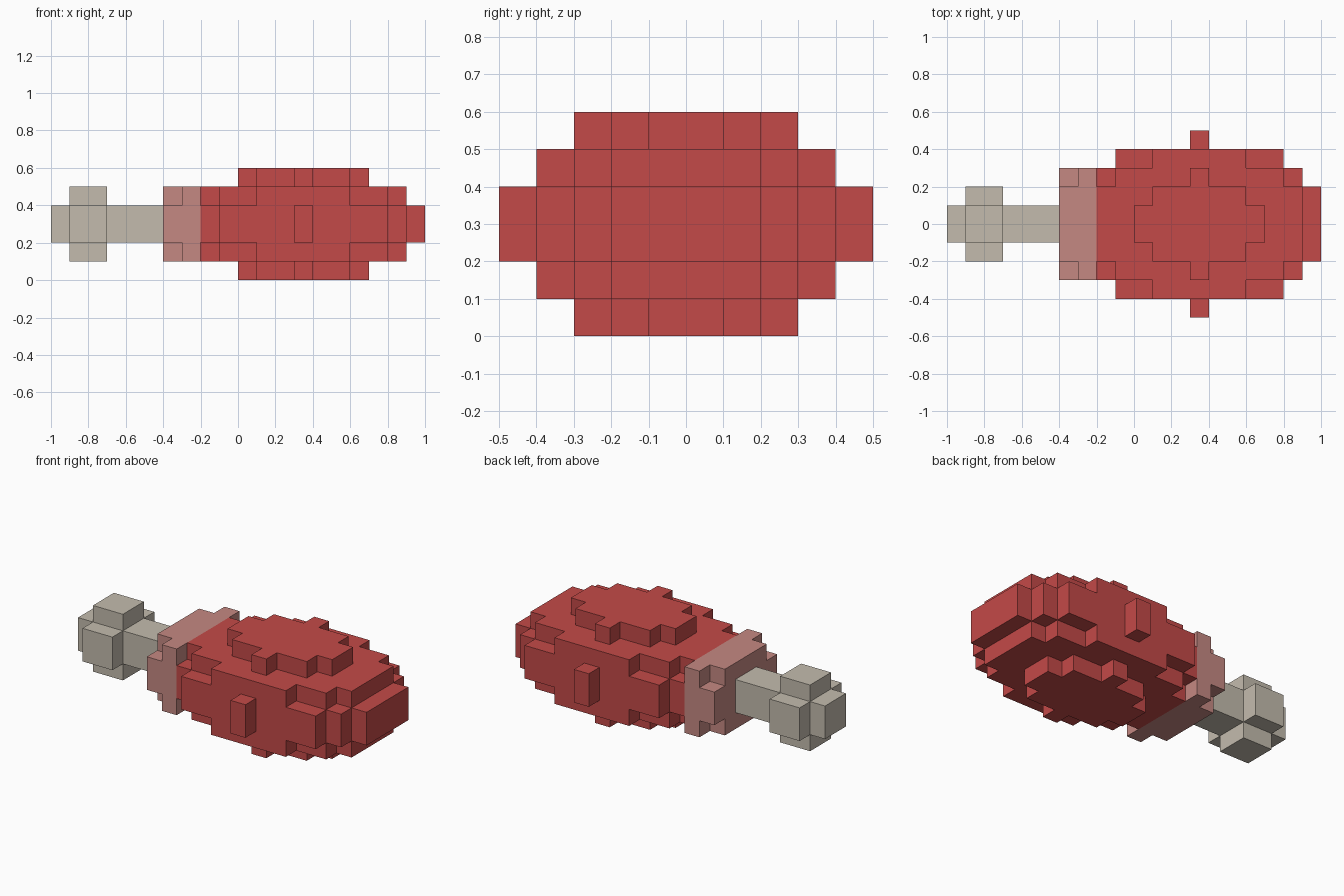
import bpy, bmesh
from mathutils import Vector

if "Cube" in bpy.data.objects:
    bpy.data.objects.remove(bpy.data.objects["Cube"], do_unlink=True)

UNIT = 0.1  # edge length of one block


def material(name, rgb):
    m = bpy.data.materials.new(name)
    m.use_nodes = True
    m.diffuse_color = (*rgb, 1)
    bsdf = m.node_tree.nodes["Principled BSDF"]
    bsdf.inputs["Base Color"].default_value = (*rgb, 1)
    bsdf.inputs["Roughness"].default_value = 0.9
    return m


def block_part(name, slabs, mat):
    """Union of slabs (x start, x end, half depth, half height), in blocks,
    mirrored front/back and top/bottom; only the outer skin is kept."""
    cells = {(x, y, z) for x0, x1, hy, hz in slabs
             for x in range(x0, x1)
             for y in range(-hy, hy)
             for z in range(-hz, hz)}
    bm = bmesh.new()
    for cell in cells:
        for axis in range(3):
            for side in (0, 1):
                step = [0, 0, 0]
                step[axis] = 2 * side - 1
                if tuple(c + s for c, s in zip(cell, step)) in cells:
                    continue
                u, v = (axis + 1) % 3, (axis + 2) % 3
                ring = []
                for du, dv in ((0, 0), (1, 0), (1, 1), (0, 1)):
                    p = Vector(cell)
                    p[axis] += side
                    p[u] += du
                    p[v] += dv
                    p.z += 3  # lift so the lowest layer rests on the ground
                    ring.append(bm.verts.new(p * UNIT))
                bm.faces.new(ring if side else ring[::-1])
    # Weld the skin and merge coplanar squares into large flat faces
    bmesh.ops.remove_doubles(bm, verts=bm.verts, dist=UNIT / 100)
    bmesh.ops.dissolve_limit(bm, angle_limit=0.01, verts=bm.verts, edges=bm.edges)
    mesh = bpy.data.meshes.new(name)
    bm.to_mesh(mesh)
    bm.free()
    mesh.materials.append(mat)
    obj = bpy.data.objects.new(name, mesh)
    bpy.context.collection.objects.link(obj)
    return obj


red = material("meat red", (0.55, 0.068, 0.065))
pink = material("pale pink", (0.56, 0.25, 0.225))
ivory = material("bone ivory", (0.55, 0.50, 0.42))

# Meat: rounded joint, thick core first, then thinner and taller layers
block_part("meat", [
    (-2, 10, 2, 1), (-2, 9, 3, 1), (-1, 8, 4, 1), (3, 4, 5, 1),
    (-2, 9, 2, 2), (-1, 8, 3, 2), (1, 6, 4, 2),
    (0, 7, 1, 3), (1, 6, 2, 3), (3, 4, 3, 3),
], red)

# Collar: pale band with notched corners on the bone side
block_part("collar", [(-3, -2, 3, 2), (-4, -3, 2, 2), (-4, -3, 3, 1)], pink)

# Bone: shaft with a cross-shaped knuckle
block_part("bone", [(-10, -4, 1, 1), (-9, -7, 2, 1), (-9, -7, 1, 2)], ivory)
